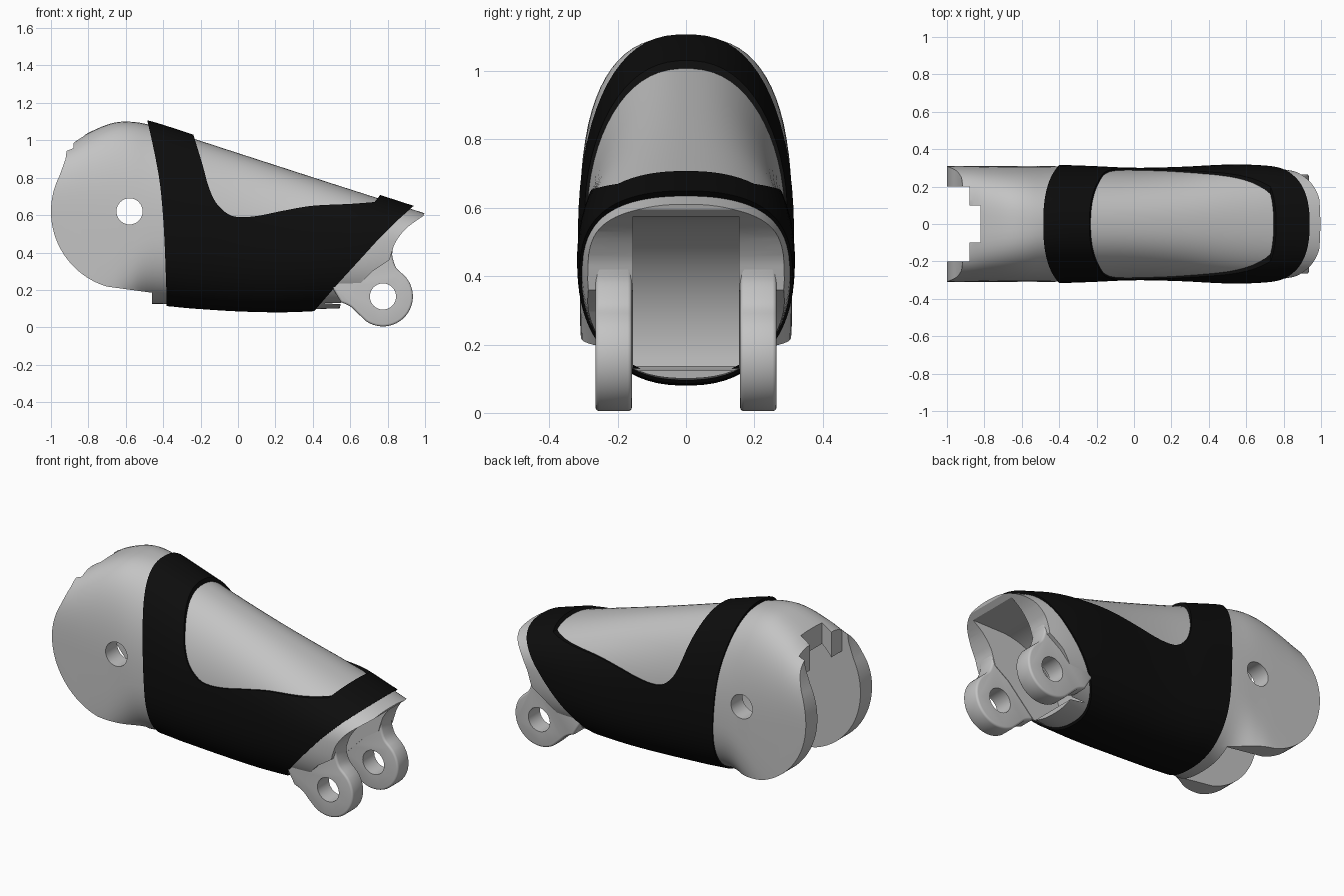
import bpy, bmesh, math
from mathutils import Vector

cube = bpy.data.objects.get("Cube")
if cube:
    bpy.data.objects.remove(cube, do_unlink=True)


def material(name, value):
    m = bpy.data.materials.new(name)
    m.use_nodes = True
    col = (value, value, value, 1)
    m.diffuse_color = col
    m.node_tree.nodes["Principled BSDF"].inputs["Base Color"].default_value = col
    return m


grey = material("light grey", 0.55)
black = material("soft black", 0.004)


def spline(points, steps):
    """Catmull-Rom curve through tuples of any length."""
    pts = [Vector(p) for p in points]
    out = []
    for i in range(len(pts) - 1):
        a, b = pts[max(i - 1, 0)], pts[i]
        c, d = pts[i + 1], pts[min(i + 2, len(pts) - 1)]
        for k in range(steps):
            t = k / steps
            out.append(0.5 * (2 * b + (c - a) * t + (2 * a - 5 * b + 4 * c - d) * t ** 2
                              + (3 * b - a - 3 * c + d) * t ** 3))
    return [tuple(p) for p in out + [pts[-1]]]


def arc(cx, cz, r, start, end, n=32):
    angles = [math.radians(start + (end - start) * i / n) for i in range(n + 1)]
    return [(cx + r * math.cos(a), cz + r * math.sin(a)) for a in angles]


def make(name, bm, mat=None):
    bmesh.ops.recalc_face_normals(bm, faces=bm.faces[:])
    me = bpy.data.meshes.new(name)
    bm.to_mesh(me)
    bm.free()
    ob = bpy.data.objects.new(name, me)
    bpy.context.scene.collection.objects.link(ob)
    if mat:
        me.materials.append(mat)
    return ob


def prism(name, outline, y0, y1, mat=None):
    """Side outline (x, z) extruded across y."""
    bm = bmesh.new()
    face = bm.faces.new([bm.verts.new((x, y0, z)) for x, z in outline])
    moved = bmesh.ops.extrude_face_region(bm, geom=[face])["geom"]
    bmesh.ops.translate(bm, vec=(0, y1 - y0, 0),
                        verts=[g for g in moved if isinstance(g, bmesh.types.BMVert)])
    return make(name, bm, mat)


def disc(x, z, r, half, n=64):
    return prism("disc_cutter", arc(x, z, r, 0, 360 - 360 / n, n - 1), -half, half)


def block(x0, x1, z0, z1, half):
    return prism("block_cutter", [(x0, z0), (x1, z0), (x1, z1), (x0, z1)], -half, half)


# Stations: x, top, bottom, half width, widest height, top and bottom squareness
STATIONS = [
    (-1.04, 0.92, -0.10, 0.31, 0.50, 4.0, 7.0),
    (-0.90, 0.98, -0.10, 0.31, 0.50, 3.6, 7.0),
    (-0.80, 1.04, -0.05, 0.31, 0.50, 3.2, 6.0),
    (-0.68, 1.09, 0.02, 0.31, 0.50, 2.9, 5.0),
    (-0.58, 1.10, 0.08, 0.31, 0.50, 2.7, 3.5),
    (-0.46, 1.08, 0.125, 0.31, 0.50, 2.4, 2.5),
    (-0.24, 1.01, 0.11, 0.303, 0.49, 2.3, 2.4),
    (0.00, 0.932, 0.095, 0.293, 0.47, 2.3, 2.4),
    (0.25, 0.851, 0.09, 0.298, 0.45, 2.3, 2.4),
    (0.50, 0.77, 0.10, 0.31, 0.45, 2.3, 2.4),
    (0.70, 0.706, 0.10, 0.305, 0.45, 2.3, 2.4),
    (0.88, 0.648, 0.10, 0.28, 0.45, 2.3, 2.4),
    (1.04, 0.596, 0.10, 0.26, 0.44, 2.3, 2.4),
]


def shell(name, side, up, down, mat=None, n=72):
    """Loft through the stations, grown by the given amounts."""
    bm = bmesh.new()
    rings = []
    for x, top, bottom, w, mid, nt, nb in spline(STATIONS, 5):
        ring = []
        for i in range(n):
            a = 2 * math.pi * (i + 0.5) / n
            c, s = math.cos(a), math.sin(a)
            p = 2 / (nt if s > 0 else nb)
            h = top + up - mid if s > 0 else mid - bottom + down
            ring.append(bm.verts.new((x, math.copysign(abs(c) ** p, c) * (w + side),
                                      mid + math.copysign(abs(s) ** p, s) * h)))
        rings.append(ring)
    for r, q in zip(rings, rings[1:]):
        for i in range(n):
            bm.faces.new((r[i], r[(i + 1) % n], q[(i + 1) % n], q[i]))
    bm.faces.new(rings[0])
    bm.faces.new(rings[-1])
    return make(name, bm, mat)


def carve(ob, *steps):
    """Apply boolean steps, then remove their helpers."""
    for operation, helper in steps:
        mod = ob.modifiers.new("carve", "BOOLEAN")
        mod.operation, mod.solver, mod.object = operation, "EXACT", helper
        helper.hide_render = True
    bake(ob)
    for _, helper in steps:
        bpy.data.objects.remove(helper, do_unlink=True)


def bake(ob):
    deps = bpy.context.evaluated_depsgraph_get()
    deps.update()
    me = bpy.data.meshes.new_from_object(ob.evaluated_get(deps))
    ob.modifiers.clear()
    ob.data = me


def smooth(ob):
    bpy.ops.object.select_all(action="DESELECT")
    ob.select_set(True)
    bpy.context.view_layer.objects.active = ob
    bpy.ops.object.shade_smooth_by_angle(angle=math.radians(32))


REAR, FRONT = (-0.58, 0.62), (0.775, 0.165)

# Body with rear ears and the arched front mouth
outline = [(1.0, 0.75), (0.6, 1.3), (-0.8, 1.3), (-0.86, 1.0), (-0.88, 0.985),
           (-0.915, 0.955), (-0.922, 0.9)]
outline += arc(*REAR, 0.42, 153, 253)
outline += [(-0.46, 0.185), (-0.46, 0.04), (0.53, 0.04), (0.55, 0.13), (0.62, 0.2), (0.72, 0.3)]
outline += spline([(0.81, 0.36), (0.825, 0.41), (0.845, 0.46), (0.9, 0.53), (0.99, 0.595)], 4)
outline += [(1.0, 0.62)]
mouth = arc(*FRONT, 0.41, 90, 184)
mouth += [(0.37, 0.135), (0.6, 0.12), (0.62, -0.1), (1.3, -0.1), (1.3, 0.575)]
body = shell("body", 0, 0, 0, grey)
carve(body,
      ("INTERSECT", prism("body_outline", outline, -0.6, 0.6)),
      ("DIFFERENCE", disc(*REAR, 0.37, 0.2)),
      ("DIFFERENCE", block(-1.2, -0.461, -0.2, 0.62, 0.2)),
      ("DIFFERENCE", block(-1.2, -0.88, -0.2, 1.4, 0.201)),
      ("DIFFERENCE", block(-1.2, -0.82, -0.2, 1.4, 0.1)),
      ("DIFFERENCE", disc(*REAR, 0.07, 0.6, 40)),
      ("DIFFERENCE", prism("mouth_cutter", mouth, -0.155, 0.155)))
smooth(body)

# Raised black sleeve with a window on top
edge = spline([(-0.495, 1.15), (-0.45, 0.95), (-0.415, 0.75), (-0.395, 0.5), (-0.383, 0.2)], 5)
edge += [(-0.38, 0.0), (0.33, 0.0), (0.41, 0.09), (0.54, 0.24), (0.65, 0.36),
         (0.75, 0.47), (0.85, 0.57), (0.94, 0.65), (0.98, 0.69), (0.9, 1.0), (0.78, 1.0), (0.77, 0.72)]
edge += spline([(0.73, 0.67), (0.6, 0.66), (0.4, 0.65), (0.25, 0.625), (0.1, 0.595), (0.0, 0.59),
                (-0.06, 0.61), (-0.12, 0.67), (-0.16, 0.76), (-0.19, 0.87), (-0.245, 1.05)], 5)
edge += [(-0.28, 1.3), (-0.49, 1.3)]
sleeve = shell("black_sleeve", 0.008, 0.021, 0.01, black)
carve(sleeve,
      ("INTERSECT", prism("sleeve_outline", edge, -0.6, 0.6)),
      ("DIFFERENCE", shell("sleeve_core", -0.012, -0.012, -0.01)))
smooth(sleeve)

# Front hinge lugs
lug = arc(*FRONT, 0.16, 40, -125)
lug += spline([(0.64, 0.075), (0.6, 0.112), (0.55, 0.135)], 4)
lug += [(0.5, 0.22), (0.58, 0.38), (0.7, 0.45), (0.81, 0.45)]
lug += spline([(0.828, 0.42), (0.825, 0.38), (0.845, 0.32), (0.88, 0.285)], 4)
for name, sign in (("right_lug", -1), ("left_lug", 1)):
    ob = prism(name, lug, sign * 0.158, sign * 0.265, grey)
    bevel = ob.modifiers.new("bevel", "BEVEL")
    bevel.width, bevel.segments = 0.012, 3
    bevel.limit_method, bevel.angle_limit = "ANGLE", math.radians(50)
    carve(ob, ("DIFFERENCE", disc(*FRONT, 0.07, 0.6, 40)))
    smooth(ob)
